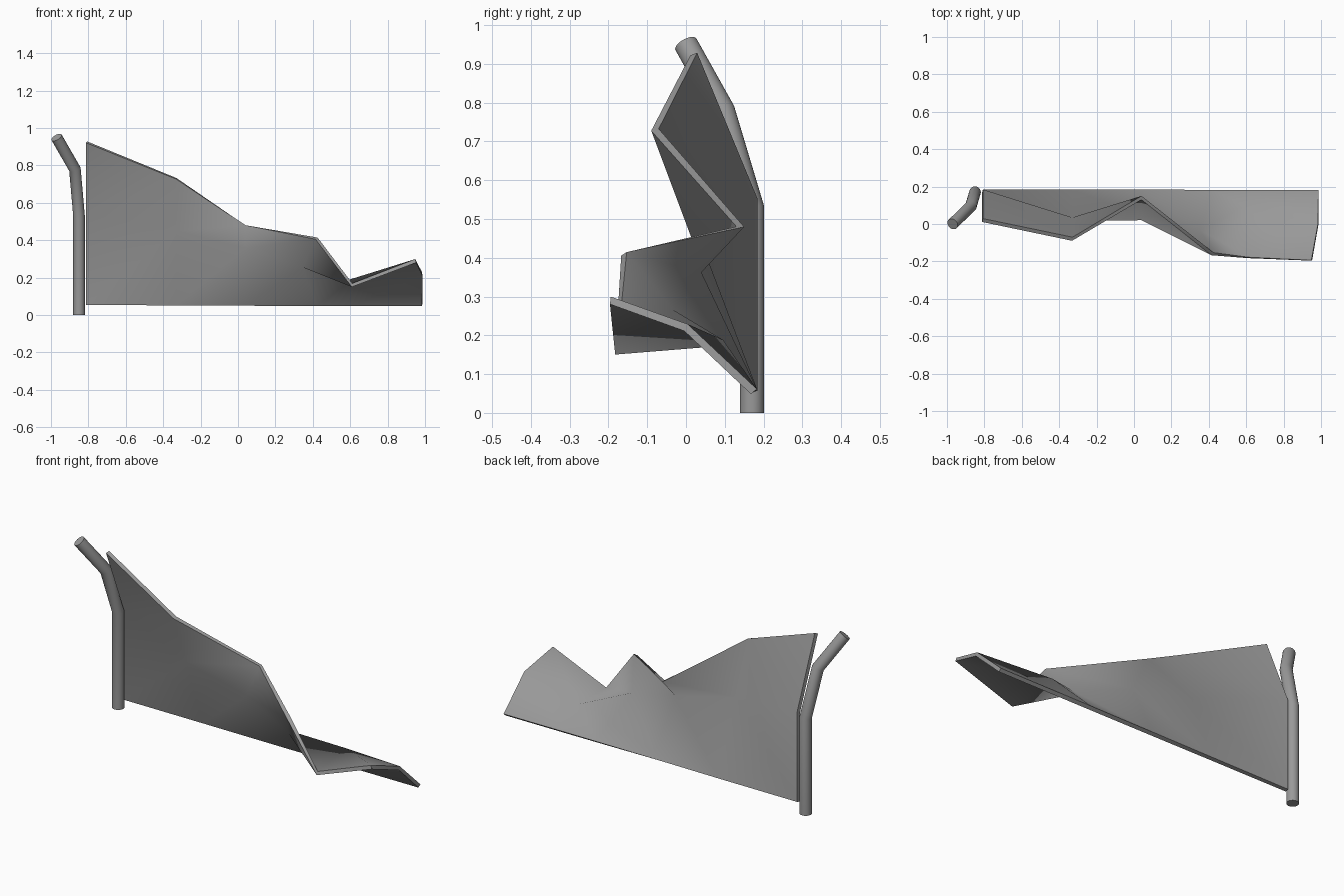
import bpy
import math
from mathutils import Vector

cube = bpy.data.objects.get("Cube")
if cube:
    bpy.data.objects.remove(cube, do_unlink=True)


def make_material(name, colour):
    mat = bpy.data.materials.new(name)
    mat.use_nodes = True
    mat.diffuse_color = colour
    mat.node_tree.nodes["Principled BSDF"].inputs["Base Color"].default_value = colour
    return mat


def add_mesh(name, verts, faces, mat):
    mesh = bpy.data.meshes.new(name)
    mesh.from_pydata(verts, [], faces)
    mesh.materials.append(mat)
    obj = bpy.data.objects.new(name, mesh)
    bpy.context.collection.objects.link(obj)
    return obj


def smooth(obj, angle):
    bpy.ops.object.select_all(action="DESELECT")
    obj.select_set(True)
    bpy.context.view_layer.objects.active = obj
    bpy.ops.object.shade_smooth_by_angle(angle=math.radians(angle))


def bent_tube(name, path, radius, sides, mat):
    """Sweep a circle along the path, mitring each bend."""
    path = [Vector(p) for p in path]
    dirs = [(b - a).normalized() for a, b in zip(path, path[1:])]
    ring = [Vector((math.cos(t), math.sin(t), 0)) * radius
            for t in (2 * math.pi * i / sides for i in range(sides))]
    verts, faces = [], []
    for k, centre in enumerate(path):
        before, after = dirs[max(k - 1, 0)], dirs[min(k, len(dirs) - 1)]
        normal = (before + after).normalized()
        if k:
            # slide the previous ring along its segment onto the mitre plane
            ring = [r - before * (r.dot(normal) / before.dot(normal)) for r in ring]
        verts += [centre + r for r in ring]
    for k in range(len(dirs)):
        for i in range(sides):
            a, b = k * sides + i, k * sides + (i + 1) % sides
            faces.append((a, b, b + sides, a + sides))
    faces.append(tuple(reversed(range(sides))))
    faces.append(tuple(range(len(verts) - sides, len(verts))))
    return add_mesh(name, verts, faces, mat)


grey = make_material("plain grey", (0.32, 0.32, 0.32, 1))

# Bent pole
pole = bent_tube("bent_pole", [(-0.85, 0.17, 0), (-0.85, 0.17, 0.53),
                               (-0.872, 0.095, 0.78), (-0.97, 0, 0.95)],
                 0.031, 32, grey)
smooth(pole, 40)

# Crumpled sheet: bottom, middle and top rows of points
columns = (-0.81, -0.33, 0.04, 0.42, 0.61, 0.985)
bottom = [(x, 0.175, 0.055) for x in columns]
middle = [(-0.81, 0.175, 0.55), (-0.33, 0.025, 0.45), (0.04, 0.03, 0.36),
          (0.35, -0.04, 0.26), (0.59, 0.09, 0.18), (0.985, 0, 0.22)]
top = [(-0.81, 0.02, 0.925), (-0.33, -0.08, 0.73), (0.04, 0.14, 0.48),
       (0.42, -0.16, 0.41), (0.61, -0.18, 0.16), (0.95, -0.195, 0.29)]
n = len(columns)
quads = [(r * n + c, r * n + c + 1, (r + 1) * n + c + 1, (r + 1) * n + c)
         for r in range(2) for c in range(n - 1)]
sheet = add_mesh("crumpled_sheet", bottom + middle + top, quads, grey)
thick = sheet.modifiers.new("thickness", "SOLIDIFY")
thick.thickness = 0.02
thick.offset = 0
bpy.context.view_layer.objects.active = sheet
bpy.ops.object.modifier_apply(modifier=thick.name)
smooth(sheet, 65)
